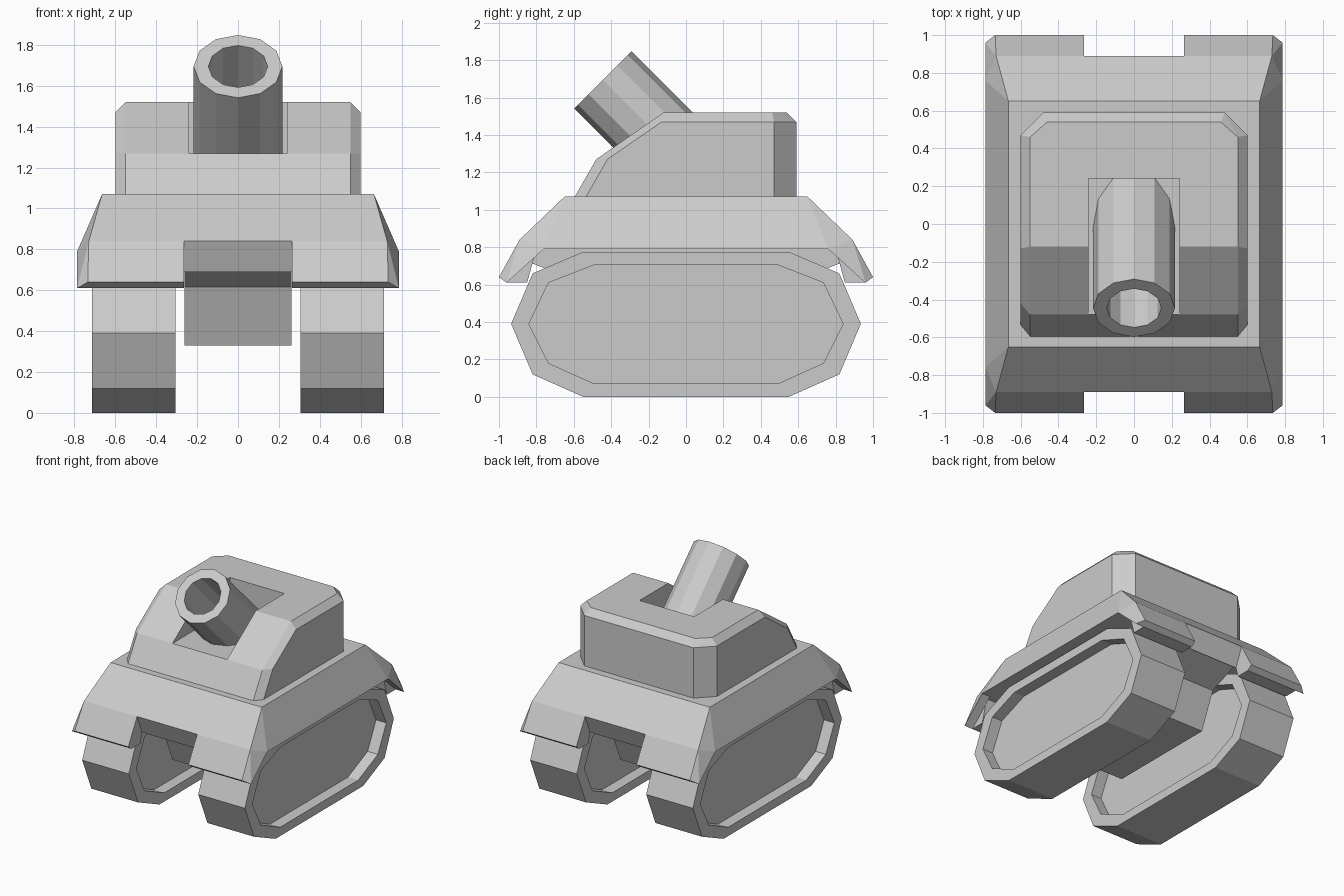
import bpy, bmesh, math
from mathutils import Matrix, Vector

if "Cube" in bpy.data.objects:
    bpy.data.objects.remove(bpy.data.objects["Cube"])


def finish(name, bm):
    bmesh.ops.recalc_face_normals(bm, faces=bm.faces)
    me = bpy.data.meshes.new(name)
    bm.to_mesh(me)
    bm.free()
    ob = bpy.data.objects.new(name, me)
    bpy.context.collection.objects.link(ob)
    return ob


def loft(name, rings):
    """Join successive rings of points and cap both ends."""
    bm = bmesh.new()
    loops = [[bm.verts.new(p) for p in r] for r in rings]
    for a, b in zip(loops, loops[1:]):
        n = len(a)
        for i in range(n):
            bm.faces.new((a[i], a[(i + 1) % n], b[(i + 1) % n], b[i]))
    bm.faces.new(loops[0])
    bm.faces.new(loops[-1])
    return finish(name, bm)


def prism(name, prof, x0, x1):
    return loft(name, [[(x, y, z) for y, z in prof] for x in (x0, x1)])


def hull(name, pts):
    """Convex solid from points, mirrored in x."""
    bm = bmesh.new()
    for x, y, z in pts:
        bm.verts.new((x, y, z))
        bm.verts.new((-x, y, z))
    res = bmesh.ops.convex_hull(bm, input=bm.verts)
    junk = [g for g in res["geom_interior"] if isinstance(g, bmesh.types.BMVert)]
    bmesh.ops.delete(bm, geom=junk, context='VERTS')
    bmesh.ops.dissolve_limit(bm, angle_limit=math.radians(1), verts=bm.verts, edges=bm.edges)
    return finish(name, bm)


def cut(ob, cutter):
    mod = ob.modifiers.new("cut", 'BOOLEAN')
    mod.operation = 'DIFFERENCE'
    mod.solver = 'EXACT'
    mod.object = cutter
    bpy.context.view_layer.objects.active = ob
    bpy.ops.object.modifier_apply(modifier=mod.name)
    bpy.data.objects.remove(cutter)


def symmetric(half):
    """Complete a y < 0 half profile with its mirror image."""
    return half + [(-y, z) for y, z in reversed(half)]


# Tracks with recessed panels on both sides
rim = symmetric([(-.55, 0), (-.82, .12), (-.935, .39), (-.82, .66), (-.55, .775)])
panel = symmetric([(-.49, .07), (-.735, .18), (-.84, .39), (-.735, .61), (-.49, .705)])
for side, s in (("right", 1), ("left", -1)):
    steps = [(.395, panel), (.305, panel), (.305, rim), (.715, rim), (.715, panel), (.625, panel)]
    loft(side + "_track", [[(s * x, y, z) for y, z in prof] for x, prof in steps])

# Belly between the tracks
prism("belly", symmetric([(-.45, .33), (-.57, .615), (-.84, .72), (-.89, .84)]), -.262, .262)

# Armoured skirt: sloped shell, hollowed underneath and notched front and back
pts = []
for s in (1, -1):
    pts += [(.665, -.65 * s, 1.07), (.73, -.89 * s, .84), (.735, -1 * s, .64),
            (.735, -.96 * s, .61), (.787, -.96 * s, .61), (.787, -.76 * s, .79)]
skirt = hull("skirt", pts)
cut(skirt, prism("under_cutter", symmetric([(-.855, .59), (-.8, .79)]), -.715, .715))
for s in (1, -1):
    cut(skirt, prism("side_cutter", symmetric([(-.982, .59), (-.76, .79)]), s * .714, s))
    notch = [(-.89, .84), (-1.2, .84), (-1.2, .55), (-.77, .55)]
    cut(skirt, prism("notch_cutter", [(s * y, z) for y, z in notch], -.264, .264))

# Turret with bevelled edges and a slot for the barrel
turret = hull("turret", [
    (.55, -.60, 1.06), (.55, -.48, 1.27), (.55, -.12, 1.52), (.55, .46, 1.52), (.46, .54, 1.52),
    (.60, -.54, 1.06), (.60, -.42, 1.27), (.60, -.13, 1.47), (.60, .47, 1.47), (.60, .47, 1.06),
    (.48, .59, 1.47), (.48, .59, 1.06)])
cut(turret, prism("slot_cutter", [(-.8, 1.27), (.24, 1.27), (.24, 1.8), (-.8, 1.8)], -.24, .24))

# Hollow barrel raised 45 degrees
place = Matrix.Translation((0, -.445, 1.695)) @ Matrix.Rotation(math.radians(45), 4, 'X')


def ring(r, z):
    return [place @ Vector((r * math.sin(i * math.pi / 6), r * math.cos(i * math.pi / 6), z))
            for i in range(12)]


loft("barrel", [ring(.217, -.8), ring(.217, 0), ring(.145, 0), ring(.145, -.45)])
